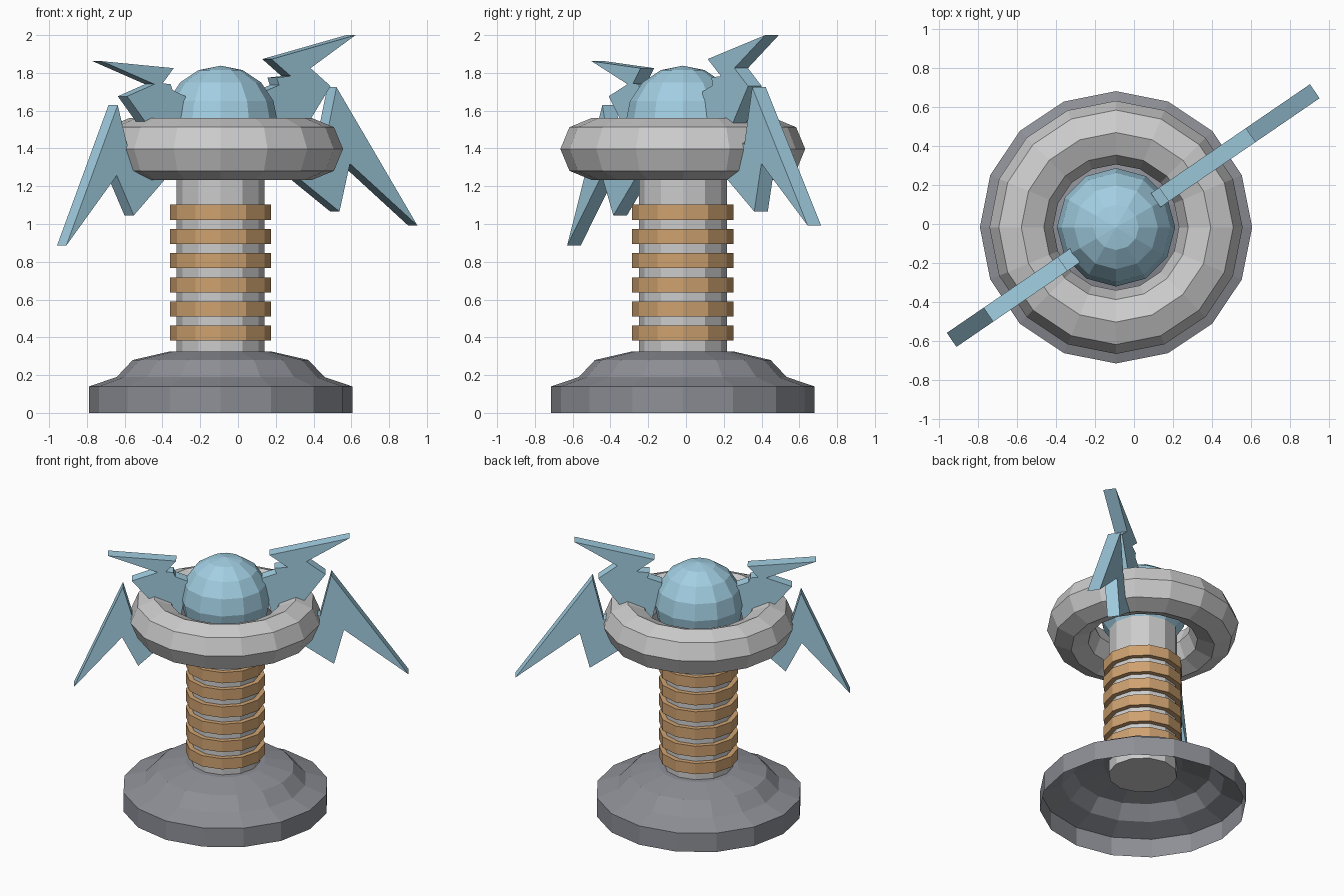
import bpy, bmesh, math
from mathutils import Vector

if "Cube" in bpy.data.objects:
    bpy.data.objects.remove(bpy.data.objects["Cube"])

CX, CY = -0.092, -0.017           # tower axis
ANGLE = math.radians(34.4)        # heading of the bolts around the axis


def material(name, rgb):
    m = bpy.data.materials.new(name)
    m.diffuse_color = (*rgb, 1)
    m.use_nodes = True
    m.node_tree.nodes["Principled BSDF"].inputs["Base Color"].default_value = m.diffuse_color
    return m


copper = material("copper", (0.62, 0.36, 0.16))
electric = material("electric_blue", (0.36, 0.62, 0.76))
iron = material("dark_metal", (0.27, 0.28, 0.31))
steel = material("light_metal", (0.55, 0.55, 0.56))


def finish(bm, name, mat):
    bmesh.ops.recalc_face_normals(bm, faces=bm.faces)
    mesh = bpy.data.meshes.new(name)
    bm.to_mesh(mesh)
    bm.free()
    obj = bpy.data.objects.new(name, mesh)
    bpy.context.collection.objects.link(obj)
    obj.data.materials.append(mat)
    return obj


def lathe(name, profile, sides, mat, closed=False, cap_start=True, cap_end=True):
    """Revolve (radius, z) points around the tower axis."""
    bm = bmesh.new()
    rings = []
    for r, z in profile:
        rings.append([bm.verts.new((CX + r * math.cos(2 * math.pi * i / sides),
                                    CY + r * math.sin(2 * math.pi * i / sides), z))
                      for i in range(sides)])
    pairs = list(zip(rings, rings[1:]))
    if closed:
        pairs.append((rings[-1], rings[0]))
    for a, b in pairs:
        for i in range(sides):
            j = (i + 1) % sides
            bm.faces.new((a[i], a[j], b[j], b[i]))
    if not closed and cap_start:
        bm.faces.new(rings[0])
    if not closed and cap_end:
        bm.faces.new(rings[-1])
    return finish(bm, name, mat)


def bolt(name, outline, side):
    """Extrude a (distance from axis, z) outline into a flat radial plate."""
    out = Vector((math.cos(ANGLE), math.sin(ANGLE), 0)) * side
    half = Vector((-math.sin(ANGLE), math.cos(ANGLE), 0)) * 0.0435
    bm = bmesh.new()
    pts = [Vector((CX, CY, z)) + out * s for s, z in outline]
    face = bm.faces.new([bm.verts.new(p - half) for p in pts])
    new = bmesh.ops.extrude_face_region(bm, geom=[face], use_keep_orig=True)["geom"]
    bmesh.ops.translate(bm, vec=half * 2,
                        verts=[v for v in new if isinstance(v, bmesh.types.BMVert)])
    return finish(bm, name, electric)


# hollow stepped foot, open underneath
lathe("base", [(0.697, 0), (0.697, 0.14), (0.55, 0.19), (0.465, 0.28), (0.27, 0.325)],
      16, iron, cap_start=False)

# central column and its coil windings
lathe("column", [(0.233, 0.24), (0.233, 1.40)], 12, steel)
for i in range(6):
    z = 0.422 + 0.128 * i
    lathe(f"coil_{i + 1}", [(0.268, z - 0.04), (0.268, z + 0.04)], 12, copper)

# toroid around the head
tube = [(0.485 + 0.163 * math.cos(k * math.pi / 4), 1.397 + 0.163 * math.sin(k * math.pi / 4))
        for k in range(8)]
lathe("toroid", tube, 16, steel, closed=True)

# glowing ball on top
bm = bmesh.new()
bmesh.ops.create_uvsphere(bm, u_segments=12, v_segments=8, radius=0.303)
bmesh.ops.translate(bm, vec=(CX, CY, 1.535), verts=bm.verts)
finish(bm, "energy_ball", electric)

# lightning plates on both sides
bolt("right_bolt", [(0.836, 2.0), (0.547, 1.825), (0.676, 1.73), (0.50, 1.49), (0.64, 1.42),
                    (0.714, 1.724), (1.233, 0.992), (0.80, 1.32), (0.733, 1.066), (0.34, 1.33),
                    (0.246, 1.70), (0.345, 1.735), (0.33, 1.775), (0.42, 1.783),
                    (0.297, 1.873)], 1)
bolt("left_bolt", [(0.792, 1.862), (0.455, 1.74), (0.63, 1.676), (0.46, 1.48), (0.63, 1.42),
                   (0.69, 1.629), (1.02, 0.886), (0.696, 1.257), (0.587, 1.045), (0.32, 1.30),
                   (0.254, 1.676), (0.337, 1.708), (0.35, 1.74), (0.401, 1.745),
                   (0.331, 1.825)], -1)
